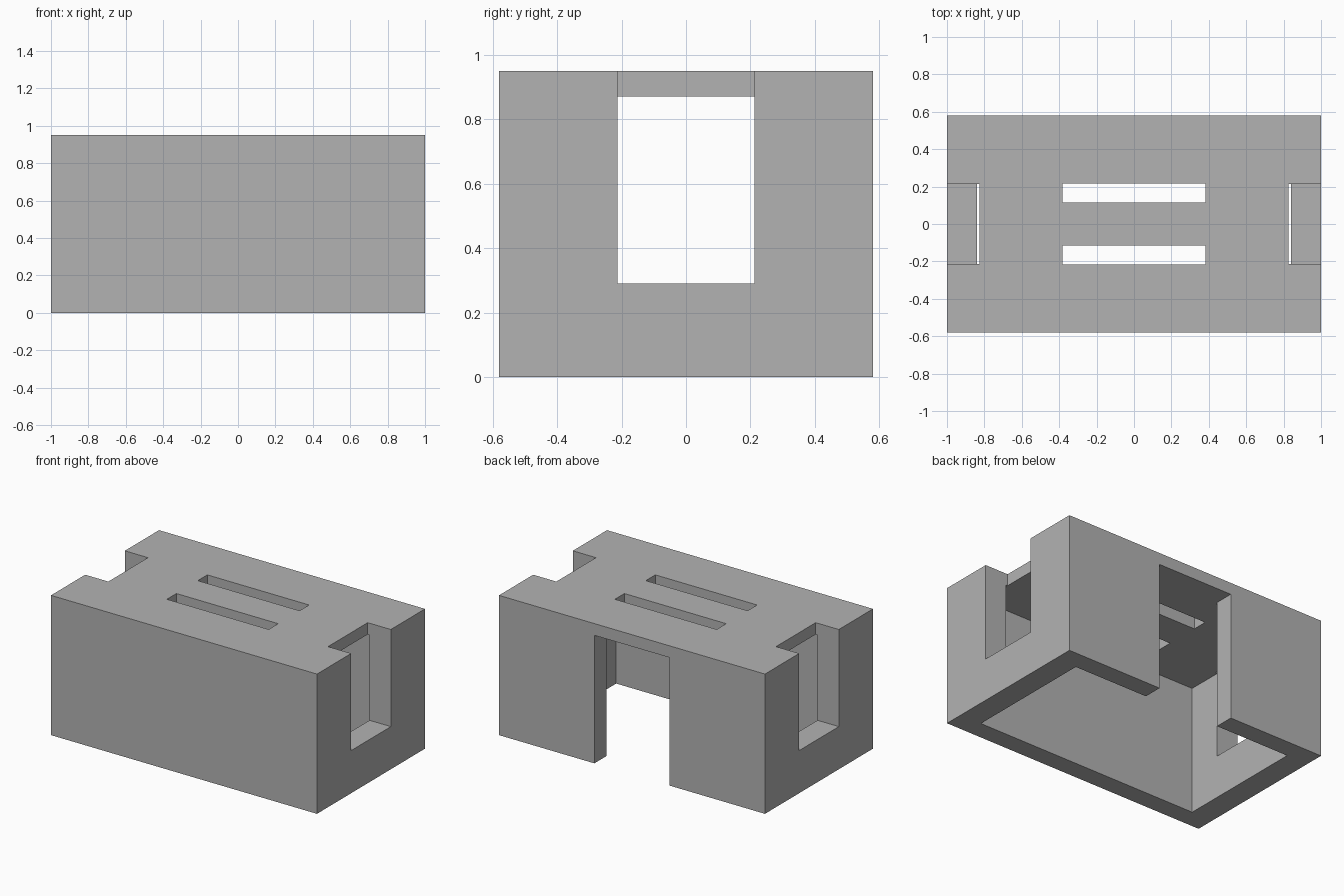
import bpy
import bmesh
from mathutils import Vector

cube = bpy.data.objects.get("Cube")
if cube:
    bpy.data.objects.remove(cube, do_unlink=True)

# Overall sizes
HALF_X, HALF_Y, HEIGHT = 1.0, 0.58, 0.95
LID_UNDERSIDE = 0.87
INNER_X, INNER_Y = 0.84, 0.45
OVER = 0.1  # how far cutters reach past the outside

grey = bpy.data.materials.new("plain grey")
grey.use_nodes = True
colour = (0.45, 0.45, 0.45, 1.0)
grey.diffuse_color = colour
grey.node_tree.nodes["Principled BSDF"].inputs["Base Color"].default_value = colour


def box(name, low, high):
    """Axis-aligned box between two corners."""
    low, high = Vector(low), Vector(high)
    bm = bmesh.new()
    bmesh.ops.create_cube(bm, size=1)
    bmesh.ops.scale(bm, vec=high - low, verts=bm.verts)
    bmesh.ops.translate(bm, vec=(low + high) / 2, verts=bm.verts)
    mesh = bpy.data.meshes.new(name)
    bm.to_mesh(mesh)
    bm.free()
    obj = bpy.data.objects.new(name, mesh)
    bpy.context.collection.objects.link(obj)
    mesh.materials.append(grey)
    return obj


housing = box("housing", (-HALF_X, -HALF_Y, 0), (HALF_X, HALF_Y, HEIGHT))

# Hollow inside, open at the bottom
cutters = [box("cavity_cutter", (-INNER_X, -INNER_Y, -OVER),
               (INNER_X, INNER_Y, LID_UNDERSIDE))]

# Doorway through the back wall
cutters.append(box("doorway_cutter", (-0.283, 0.2, -OVER),
                   (0.283, HALF_Y + OVER, LID_UNDERSIDE)))

for side in (-1, 1):
    # Tall notch in each end wall, running up through the lid
    xs = sorted((side * 0.826, side * (HALF_X + OVER)))
    cutters.append(box("end_notch_cutter", (xs[0], -0.213, 0.29),
                       (xs[1], 0.213, HEIGHT + OVER)))
    # Long slot through the lid
    ys = sorted((side * 0.115, side * 0.217))
    cutters.append(box("lid_slot_cutter", (-0.383, ys[0], LID_UNDERSIDE - OVER),
                       (0.383, ys[1], HEIGHT + OVER)))

for cutter in cutters:
    cutter.hide_render = True
    cut = housing.modifiers.new(cutter.name, "BOOLEAN")
    cut.operation = "DIFFERENCE"
    cut.solver = "EXACT"
    cut.object = cutter

# Bake the cuts and drop the helpers
bpy.context.view_layer.update()
depsgraph = bpy.context.evaluated_depsgraph_get()
result = bpy.data.meshes.new_from_object(housing.evaluated_get(depsgraph))
housing.modifiers.clear()
housing.data = result
result.name = "housing"
result.materials.clear()
result.materials.append(grey)
for polygon in result.polygons:
    polygon.material_index = 0
for cutter in cutters:
    bpy.data.objects.remove(cutter, do_unlink=True)
